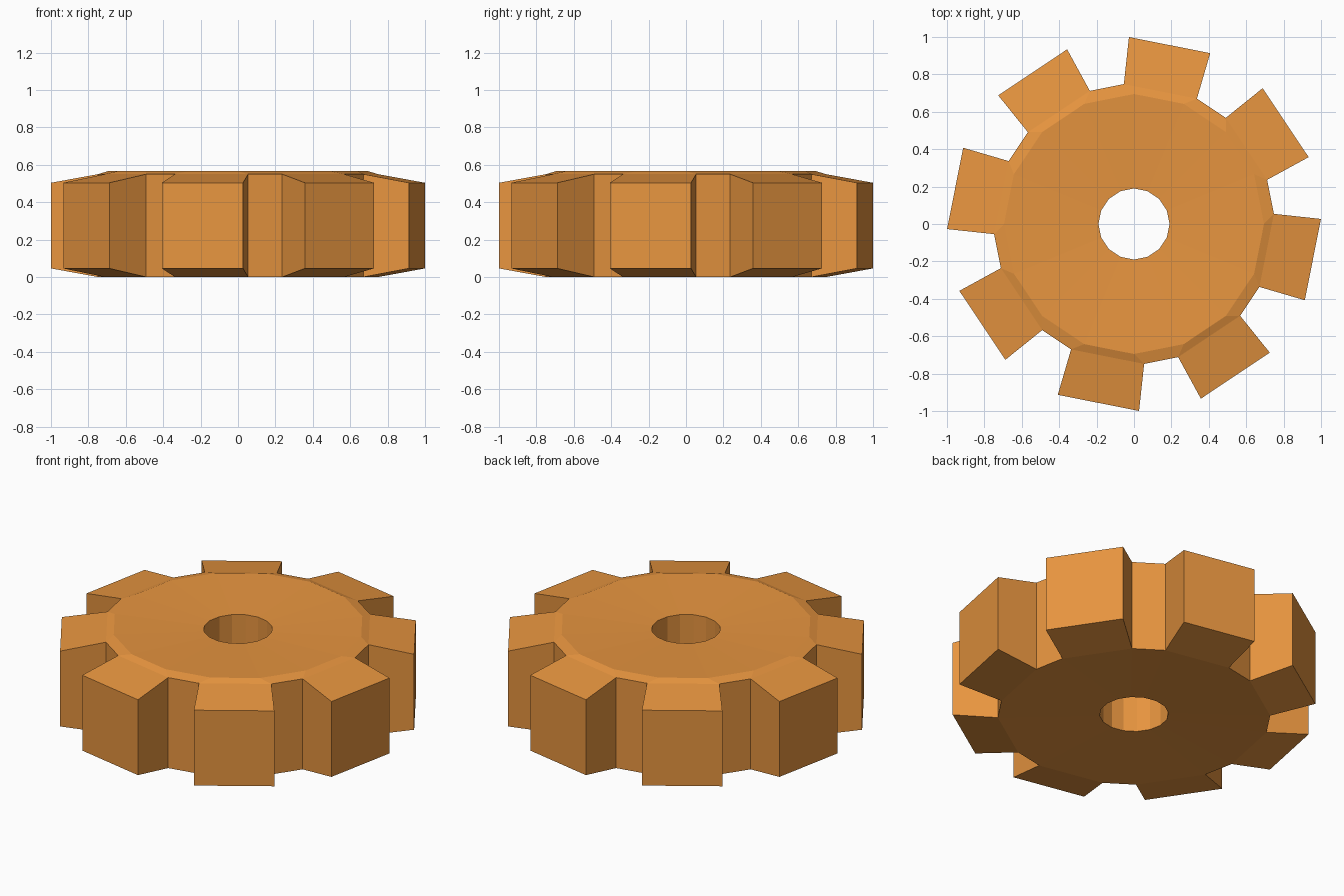
import bpy, bmesh
from math import sin, cos, radians

if "Cube" in bpy.data.objects:
    bpy.data.objects.remove(bpy.data.objects["Cube"])

N = 16  # sides of the wheel; teeth sit on every second side
bm = bmesh.new()


def ring(r, z, skew=0.0):
    """Ring of N points, with even/odd points skewed apart to widen the tooth sides."""
    pts = []
    for i in range(N):
        a = radians(i * 360 / N + (skew if i % 2 == 0 else -skew))
        pts.append(bm.verts.new((r * cos(a), r * sin(a), z)))
    return pts


def bridge(a, b, keep=lambda i: True):
    for i in range(N):
        j = (i + 1) % N
        if keep(i):
            bm.faces.new((a[i], a[j], b[j], b[i]))


def is_tooth(i):
    return i % 2 == 1


# rings of the slightly dished disc
hole_low = ring(0.19, 0.015)
hole_top = ring(0.19, 0.545)
rim_top = ring(0.695, 0.566)
root_top = ring(0.75, 0.55, 4.15)
root_low = ring(0.75, 0.0, 4.15)
# tooth tips
tip_top = ring(1.0, 0.504, 1.55)
tip_low = ring(1.0, 0.046, 1.55)

# bore, faces and chamfer
bridge(hole_low, hole_top)
bridge(hole_top, rim_top)
bridge(rim_top, root_top)
bridge(root_low, hole_low)
# walls between teeth
bridge(root_top, root_low, lambda i: not is_tooth(i))
# teeth: sloped top, end, sloped bottom, then both flanks
bridge(root_top, tip_top, is_tooth)
bridge(tip_top, tip_low, is_tooth)
bridge(tip_low, root_low, is_tooth)
for i in range(N):
    bm.faces.new((root_top[i], tip_top[i], tip_low[i], root_low[i]))

bmesh.ops.recalc_face_normals(bm, faces=bm.faces)
mesh = bpy.data.meshes.new("gear_wheel")
bm.to_mesh(mesh)
bm.free()

gear = bpy.data.objects.new("gear_wheel", mesh)
bpy.context.collection.objects.link(gear)

# orange paint
paint = bpy.data.materials.new("orange")
paint.diffuse_color = (0.8, 0.3, 0.05, 1)
paint.use_nodes = True
paint.node_tree.nodes["Principled BSDF"].inputs["Base Color"].default_value = paint.diffuse_color
mesh.materials.append(paint)
